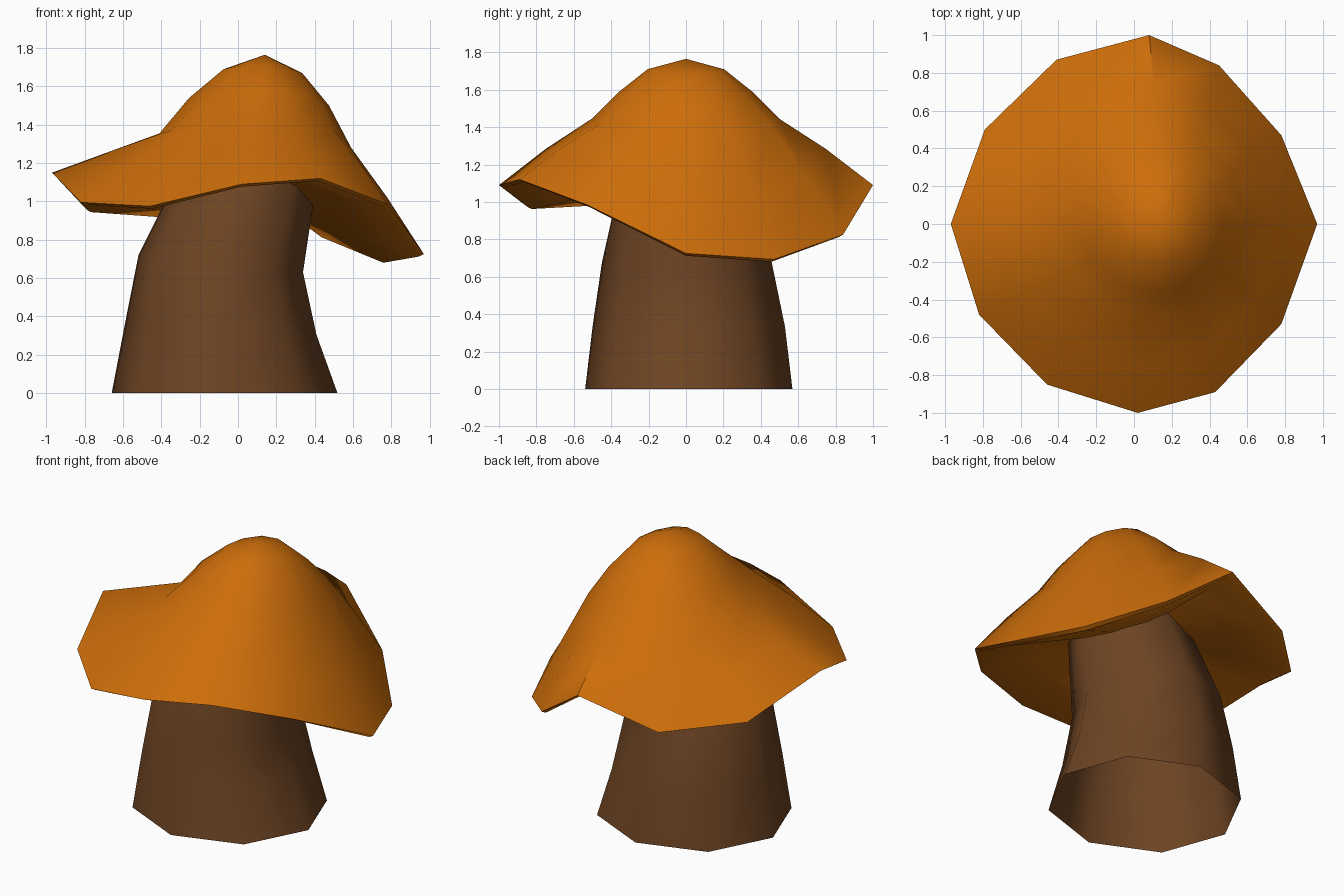
import bpy, math
from mathutils import Vector

if "Cube" in bpy.data.objects:
    bpy.data.objects.remove(bpy.data.objects["Cube"])


def material(name, rgb):
    m = bpy.data.materials.new(name)
    m.diffuse_color = (*rgb, 1)
    m.use_nodes = True
    m.node_tree.nodes["Principled BSDF"].inputs["Base Color"].default_value = m.diffuse_color
    return m


def loft(name, rings, mat, smooth, start=None, end=None):
    """Skin a stack of closed rings, optionally closed with a tip at either end."""
    n = len(rings[0])
    verts = [v for ring in rings for v in ring]
    faces = [(k * n + i, k * n + (i + 1) % n, (k + 1) * n + (i + 1) % n, (k + 1) * n + i)
             for k in range(len(rings) - 1) for i in range(n)]
    if start is not None:
        verts.append(start)
        faces += [(len(verts) - 1, (i + 1) % n, i) for i in range(n)]
    if end is not None:
        verts.append(end)
        o = (len(rings) - 1) * n
        faces += [(o + i, o + (i + 1) % n, len(verts) - 1) for i in range(n)]
    mesh = bpy.data.meshes.new(name)
    mesh.from_pydata(verts, [], faces)
    mesh.materials.append(mat)
    ob = bpy.data.objects.new(name, mesh)
    bpy.context.collection.objects.link(ob)
    bpy.ops.object.select_all(action='DESELECT')
    ob.select_set(True)
    bpy.context.view_layer.objects.active = ob
    bpy.ops.object.shade_smooth_by_angle(angle=math.radians(smooth))
    return ob


orange = material("cap orange", (0.61, 0.155, 0.003))
brown = material("stem brown", (0.155, 0.058, 0.017))

# Cap: wavy twelve-sided rim, counter-clockwise from +x
rim = [Vector(p) for p in (
    (.97, 0, .725), (.78, .47, .693), (.45, .84, .825), (.08, 1, 1.09),
    (-.41, .87, .93), (-.79, .5, .957), (-.97, 0, 1.15), (-.82, -.48, .995),
    (-.46, -.85, .975), (.02, -1, 1.09), (.43, -.89, 1.12), (.78, -.53, .985))]


def dome_ring(cx, r, z, tilt, saddle, bulge=0, dent=0):
    """Ring leaning in x, saddled, bulged on the right diagonals, dented front left."""
    ring = []
    for p in rim:
        a = math.atan2(p.y, p.x)
        c, s = math.cos(a), math.sin(a)
        h = z + tilt * c + saddle * math.cos(2 * a)
        h += bulge * max(0, c) * abs(math.sin(2 * a)) - dent * max(0, -c) * max(0, -s) * 2
        ring.append(Vector((cx + r * c, r * s, h)))
    return ring


crown = [dome_ring(.09, .50, 1.383, -.037, -.065, .05, .01),
         dome_ring(.11, .365, 1.552, -.02, -.032, .01, .03),
         dome_ring(.13, .205, 1.695, -.01, -.015)]
skirt = [(a + b) / 2 + Vector((0, 0, .015)) * (a.x > -.5) for a, b in zip(rim, crown[0])]

# Underside: thin lip, then sloping up to the stem
lip = [Vector((p.x * .972, p.y * .972, p.z - .013)) for p in rim]
hub = Vector((0, 0, 1.15))
under = [[p.lerp(hub, t) for p in lip] for t in (.7, .35)]
loft("mushroom_cap", under + [lip, rim, skirt] + crown, orange, 50,
     start=hub, end=Vector((.14, 0, 1.765)))

# Stem: eight-sided leaning tube, open at the base
# centre x, centre y, radius x, radius y, height, tilt
profile = [(-.07, .015, .59, .555, 0, 0),
           (-.09, .015, .50, .515, .335, -.03),
           (-.09, .005, .43, .455, .675, -.045),
           (.04, .005, .37, .36, 1.10, 0),
           (.07, 0, .32, .32, 1.2, 0)]
stem = []
for cx, cy, rx, ry, z, tilt in profile:
    angles = [i * math.pi / 4 - .06 for i in range(8)]
    stem.append([Vector((cx + rx * math.cos(a), cy + ry * math.sin(a),
                         z + tilt * math.cos(a))) for a in angles])
loft("mushroom_stem", stem, brown, 70)
